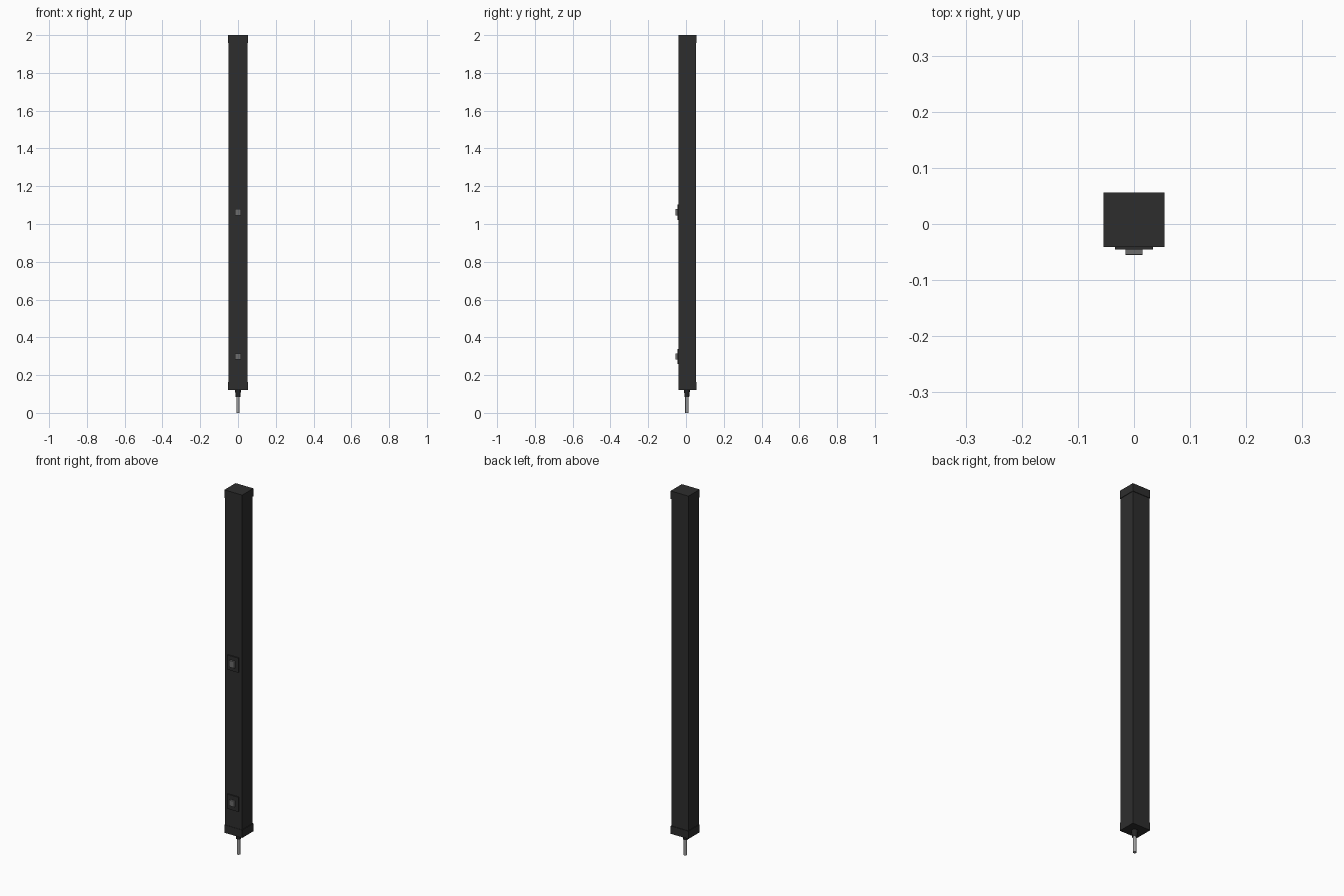
import bpy
from mathutils import Vector

if "Cube" in bpy.data.objects:
    bpy.data.objects.remove(bpy.data.objects["Cube"], do_unlink=True)


def material(name, rgb):
    m = bpy.data.materials.new(name)
    m.use_nodes = True
    m.diffuse_color = (*rgb, 1)
    m.node_tree.nodes["Principled BSDF"].inputs["Base Color"].default_value = (*rgb, 1)
    return m


BLACK = material("charcoal plastic", (0.027, 0.027, 0.027))
DARK = material("black plate", (0.018, 0.018, 0.018))
GREY = material("grey socket", (0.15, 0.15, 0.15))
METAL = material("light grey cable", (0.33, 0.33, 0.33))


def box(name, low, high, mat, bevel=0.0):
    low, high = Vector(low), Vector(high)
    bpy.ops.mesh.primitive_cube_add(size=1, location=(low + high) / 2)
    ob = bpy.context.object
    ob.name = name
    ob.scale = high - low
    bpy.ops.object.transform_apply(location=False, rotation=False, scale=True)
    ob.data.materials.append(mat)
    if bevel:
        mod = ob.modifiers.new("Bevel", 'BEVEL')
        mod.width, mod.segments = bevel, 2
    return ob


def rod(name, y, bottom, top, r_bottom, r_top, mat):
    bpy.ops.mesh.primitive_cone_add(vertices=24, radius1=r_bottom, radius2=r_top,
                                    depth=top - bottom, location=(0, y, (bottom + top) / 2))
    ob = bpy.context.object
    ob.name = name
    ob.data.materials.append(mat)
    bpy.ops.object.shade_smooth_by_angle()


# Long housing with a slightly wider cap at each end
box("housing", (-0.051, -0.039, 0.13), (0.051, 0.053, 1.99), BLACK)
for name, z in (("bottom_cap", 0.12), ("top_cap", 1.957)):
    box(name, (-0.054, -0.041, z), (0.054, 0.056, z + 0.043), BLACK)

# Two front plates, each with a small raised block
for name, z, half in (("upper", 1.062, 0.018), ("lower", 0.299, 0.016)):
    box(name + "_plate", (-0.034, -0.045, z - 0.04), (0.034, -0.038, z + 0.04), BLACK)
    box(name + "_block", (-0.0155, -0.055, z - half), (0.0155, -0.044, z + half), GREY, 0.001)

# Power cable and its collar under the bottom cap
rod("cable_collar", 0.005, 0.085, 0.121, 0.012, 0.016, DARK)
rod("cable", 0.005, 0.0, 0.09, 0.009, 0.009, METAL)
